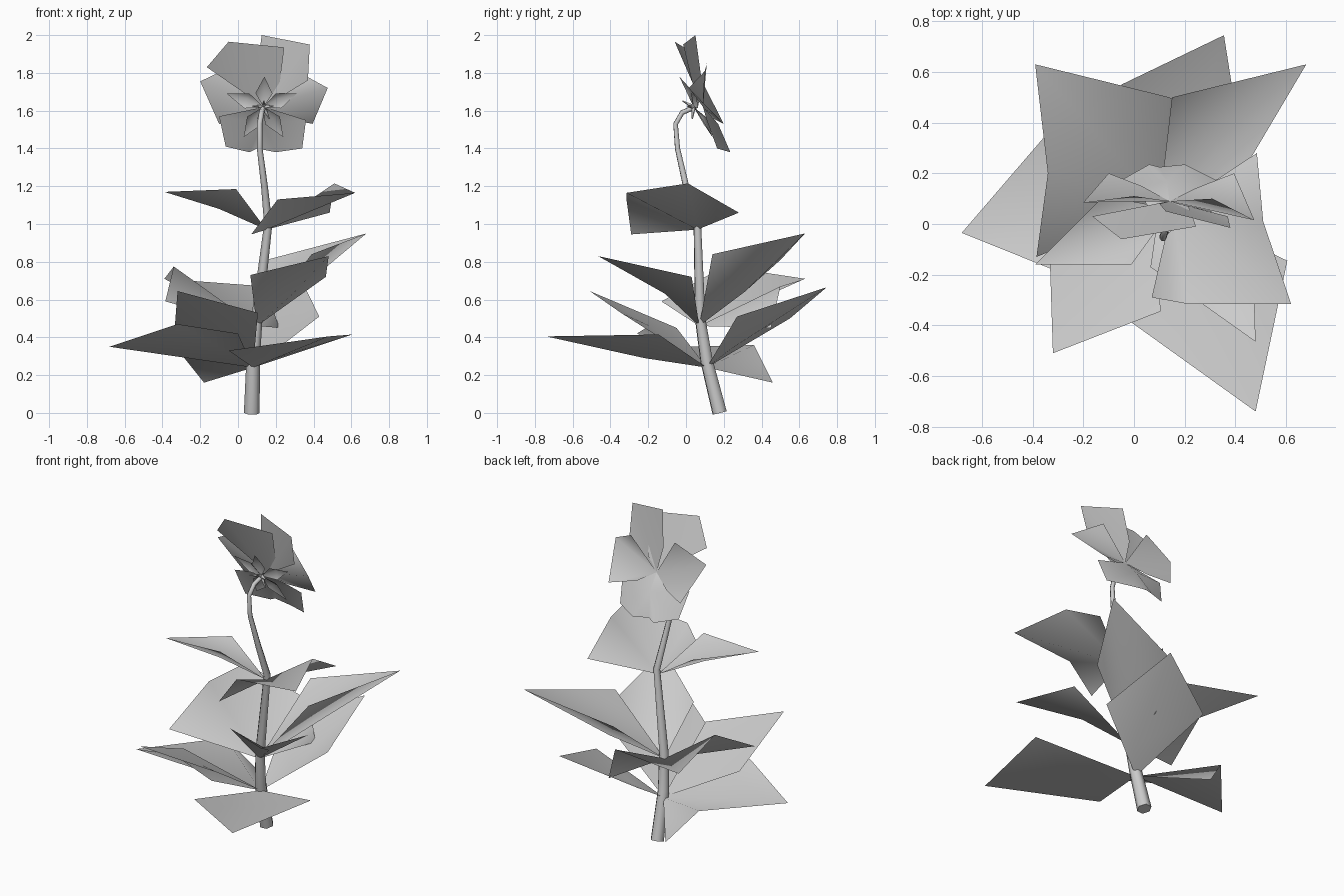
import bpy
import bmesh
from mathutils import Vector

default_cube = bpy.data.objects.get("Cube")
if default_cube:
    bpy.data.objects.remove(default_cube, do_unlink=True)

# One plain grey for the whole plant
grey = bpy.data.materials.new("plain grey")
grey.use_nodes = True
grey_value = (0.6, 0.6, 0.6, 1)
grey.diffuse_color = grey_value
grey.node_tree.nodes["Principled BSDF"].inputs["Base Color"].default_value = grey_value


def finish(name, bm):
    """Turn a bmesh into a named, smooth, coloured object."""
    bmesh.ops.recalc_face_normals(bm, faces=bm.faces)
    mesh = bpy.data.meshes.new(name)
    bm.to_mesh(mesh)
    bm.free()
    mesh.materials.append(grey)
    for polygon in mesh.polygons:
        polygon.use_smooth = True
    obj = bpy.data.objects.new(name, mesh)
    bpy.context.collection.objects.link(obj)


def fan(name, root, outline):
    """Thin sheet spreading from its root to an open outline."""
    bm = bmesh.new()
    hub = bm.verts.new(root)
    rim = [bm.verts.new(point) for point in outline]
    for first, second in zip(rim, rim[1:]):
        bm.faces.new((hub, first, second))
    finish(name, bm)


def folded_leaf(name, root, right, tip, left, rib):
    """Kite-shaped leaf with a sunken middle rib."""
    bm = bmesh.new()
    base, r, t, l, m = [bm.verts.new(p) for p in (root, right, tip, left, rib)]
    for corners in ((base, r, m), (r, t, m), (t, l, m), (l, base, m)):
        bm.faces.new(corners)
    finish(name, bm)


def tube(name, path):
    """Tapered six-sided tube; each path entry is a point and a radius."""
    curve = bpy.data.curves.new(name, "CURVE")
    curve.dimensions = "3D"
    curve.bevel_depth = 1
    curve.bevel_resolution = 1
    curve.use_fill_caps = True
    spline = curve.splines.new("POLY")
    spline.points.add(len(path) - 1)
    spline.use_smooth = True
    for point, (x, y, z, radius) in zip(spline.points, path):
        point.co = (x, y, z, 1)
        point.radius = radius
    curve.materials.append(grey)
    obj = bpy.data.objects.new(name, curve)
    bpy.context.collection.objects.link(obj)


# Stem, hooking over at the top
tube("stem", [
    (.073, .178, 0, .042), (.08, .108, .28, .036), (.1, .075, .5, .03),
    (.16, .06, 1, .022), (.14, 0, 1.2, .018), (.115, -.045, 1.4, .015),
    (.115, -.055, 1.53, .014), (.125, -.02, 1.59, .014), (.135, .05, 1.62, .014),
])

# Nodes the leaves grow from
low_node = Vector((.08, .11, .24))
middle_node = Vector((.1, .07, .46))
high_node = Vector((.15, .06, .97))

# Lower whorl
fan("low_right_leaf", low_node, [
    (-.18, .46, .16), (-.34, .36, .36), (-.68, -.035, .35),
    (-.32, -.18, .47), (0, -.26, .42),
])
folded_leaf("low_front_leaf", low_node, (-.05, -.36, .33), (.48, -.74, .405),
            (.605, -.145, .415), (.2, -.22, .29))
folded_leaf("low_front_right_leaf", low_node, (-.335, -.05, .45), (-.32, -.51, .645),
            (.105, -.345, .53), (-.11, -.19, .46))
folded_leaf("low_back_leaf", low_node, (.43, .27, .51), (.355, .745, .665),
            (-.05, .55, .5), (.2, .24, .34))

# Middle whorl
fan("middle_right_leaf", middle_node, [
    (.22, .45, .45), (.14, .5, .67), (-.39, .63, .71),
    (-.34, .2, .775), (-.385, -.13, .59),
])
folded_leaf("middle_back_leaf", middle_node, (.39, .14, .84), (.68, .63, .95),
            (.15, .5, .81), (.31, .31, .64))
folded_leaf("middle_front_leaf", middle_node, (.065, -.17, .73), (.48, -.465, .83),
            (.465, .03, .72), (.29, -.11, .63))

# Upper pair
fan("high_left_leaf", high_node, [
    (.07, -.29, .945), (.21, -.315, 1.13), (.62, -.315, 1.165),
    (.51, .01, 1.215), (.485, .28, 1.06),
])
folded_leaf("high_right_leaf", high_node, (-.01, -.16, 1.185), (-.39, -.16, 1.17),
            (-.12, .11, 1.15), (-.1, -.04, 1.08))

# Five broad petals around the flower centre
heart = Vector((.14, .09, 1.62))
fan("upper_right_petal", heart, [
    (-.165, .03, 1.83), (-.05, -.06, 1.965), (.245, -.01, 1.935), (.215, .07, 1.7),
])
fan("upper_left_petal", heart, [
    (.1, .08, 1.78), (.125, .05, 2), (.38, -.015, 1.95), (.37, .03, 1.76),
])
fan("left_petal", heart, [
    (.31, .1, 1.81), (.475, .015, 1.72), (.395, .2, 1.53), (.24, .14, 1.56),
])
fan("right_petal", heart, [
    (0, .11, 1.85), (-.2, .085, 1.755), (-.1, .2, 1.53), (.03, .15, 1.56),
])
fan("lower_petal", (.13, .17, 1.53), [
    heart, (-.1, .11, 1.57), (-.065, .165, 1.41), (.06, .235, 1.38), (.1, .225, 1.4),
    (.2, .235, 1.38), (.34, .165, 1.4), (.36, .11, 1.55), heart,
])

# Pointed, folded sepals on the stem side
collar = Vector((.135, .04, 1.62))
sepal_tips = [(.14, -.035, 1.78), (-.06, .05, 1.69), (.03, .14, 1.46),
              (.24, .14, 1.46), (.31, .05, 1.69)]
flower_axis = Vector((0, .9, .4)).normalized()
for number, tip in enumerate(sepal_tips):
    along = Vector(tip) - collar
    side = along.cross(flower_axis).normalized() * .045
    middle = collar + along * .45
    folded_leaf(f"sepal_{number}", collar, middle - side, tip, middle + side,
                middle + flower_axis * .03)

# Small bracts where the stem meets the flower
for number, tip in enumerate(sepal_tips):
    end = collar + (Vector(tip) - collar) * .3 - flower_axis * .04
    tube(f"bract_{number}", [(*collar, .012), (*end, .003)])
